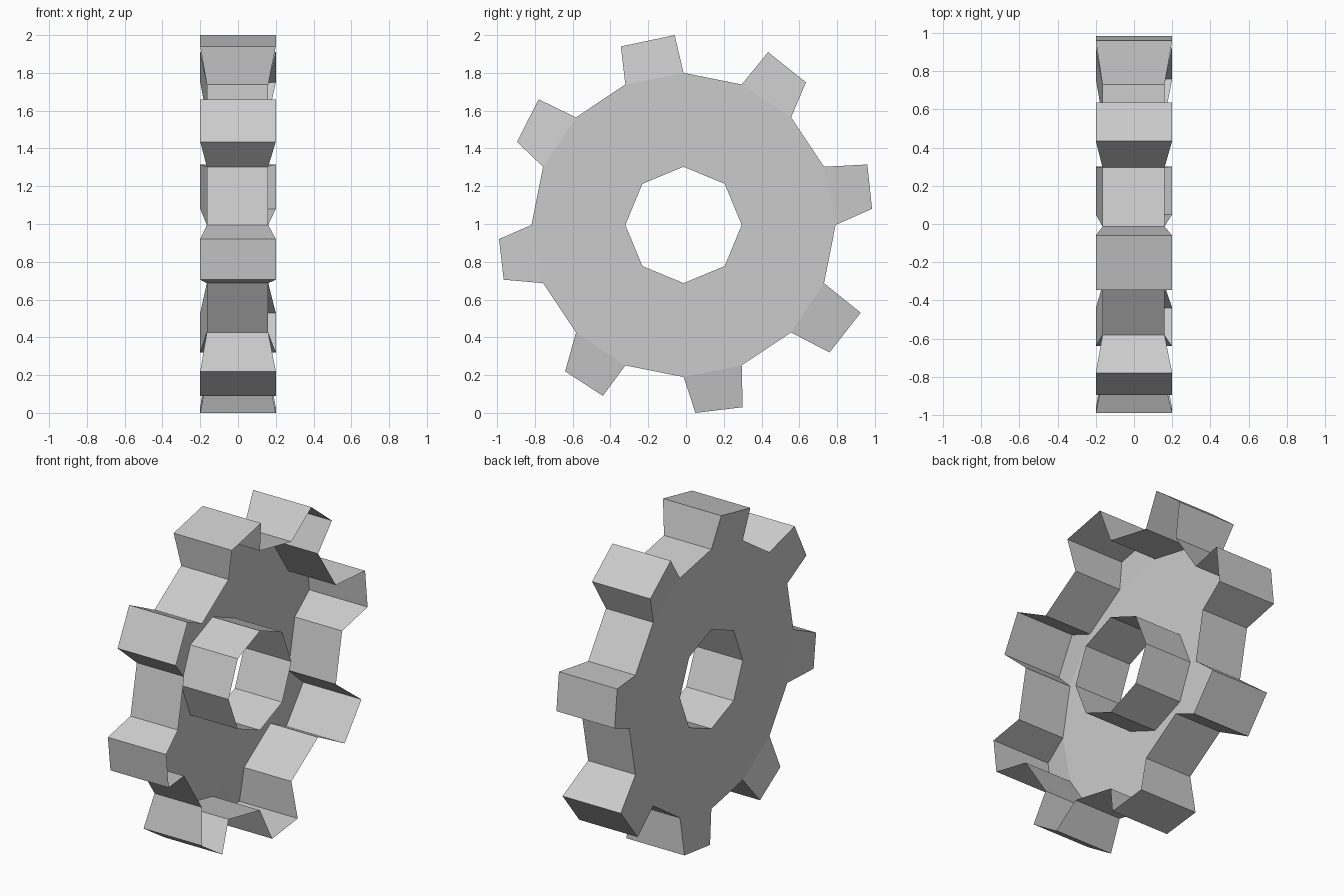
import bpy
from math import cos, sin, radians

if "Cube" in bpy.data.objects:
    bpy.data.objects.remove(bpy.data.objects["Cube"])

CY, CZ = -0.013, 0.995          # gear centre in the y/z plane
X_BACK, X_FRONT, X_TIP = -0.165, 0.16, 0.2


def ring(count, radius):
    return [(CY + radius * cos(radians(360 * i / count)),
             CZ + radius * sin(radians(360 * i / count))) for i in range(count)]


def make(name, verts, faces):
    mesh = bpy.data.meshes.new(name)
    mesh.from_pydata(verts, [], faces)
    mesh.update()
    obj = bpy.data.objects.new(name, mesh)
    bpy.context.collection.objects.link(obj)
    return obj


def wall(name, back, front, inward=False):
    """Open band between two matching closed loops."""
    n = len(back)
    faces = []
    for i in range(n):
        j = (i + 1) % n
        f = (i, j, n + j, n + i)
        faces.append(f[::-1] if inward else f)
    return make(name, back + front, faces)


base = ring(16, 0.805)
hole = ring(8, 0.308)

# Tooth tip corners (y, z), counter-clockwise, two per tooth
tips = [(0.985, 1.08), (0.96, 1.315), (0.635, 1.75), (0.435, 1.91),
        (-0.06, 2.0), (-0.345, 1.94), (-0.78, 1.66), (-0.895, 1.435),
        (-0.99, 0.92), (-0.965, 0.705), (-0.64, 0.22), (-0.44, 0.09),
        (0.05, 0.0), (0.30, 0.03), (0.76, 0.32), (0.925, 0.53)]

# Toothed outline: base corner, two tips, base corner; teeth flare at the tips
back, front = [], []
for k in range(0, 16, 2):
    for p, tip in ((base[k], 0), (tips[k], 1), (tips[k + 1], 1), (base[k + 1], 0)):
        back.append((-X_TIP if tip else X_BACK, *p))
        front.append((X_TIP if tip else X_FRONT, *p))

# Outer rim, open on the +x side
wall("toothed_rim", back, front)

# Plate closing the -x side, with the tooth caps
n = len(back)
verts = back + [(X_BACK, *p) for p in hole]
faces = []
for i in range(8):
    a, h, h2 = 4 * i, n + i, n + (i + 1) % 8
    faces.append((a, a + 3, a + 2, a + 1))
    faces.append((h, h2, a + 3, a))
    faces.append((h2, (a + 4) % n, a + 3))
make("back_plate", verts, faces)

# Octagonal hub tube standing on the plate
wall("hub_tube", [(X_BACK, *p) for p in hole], [(X_FRONT, *p) for p in hole], inward=True)
